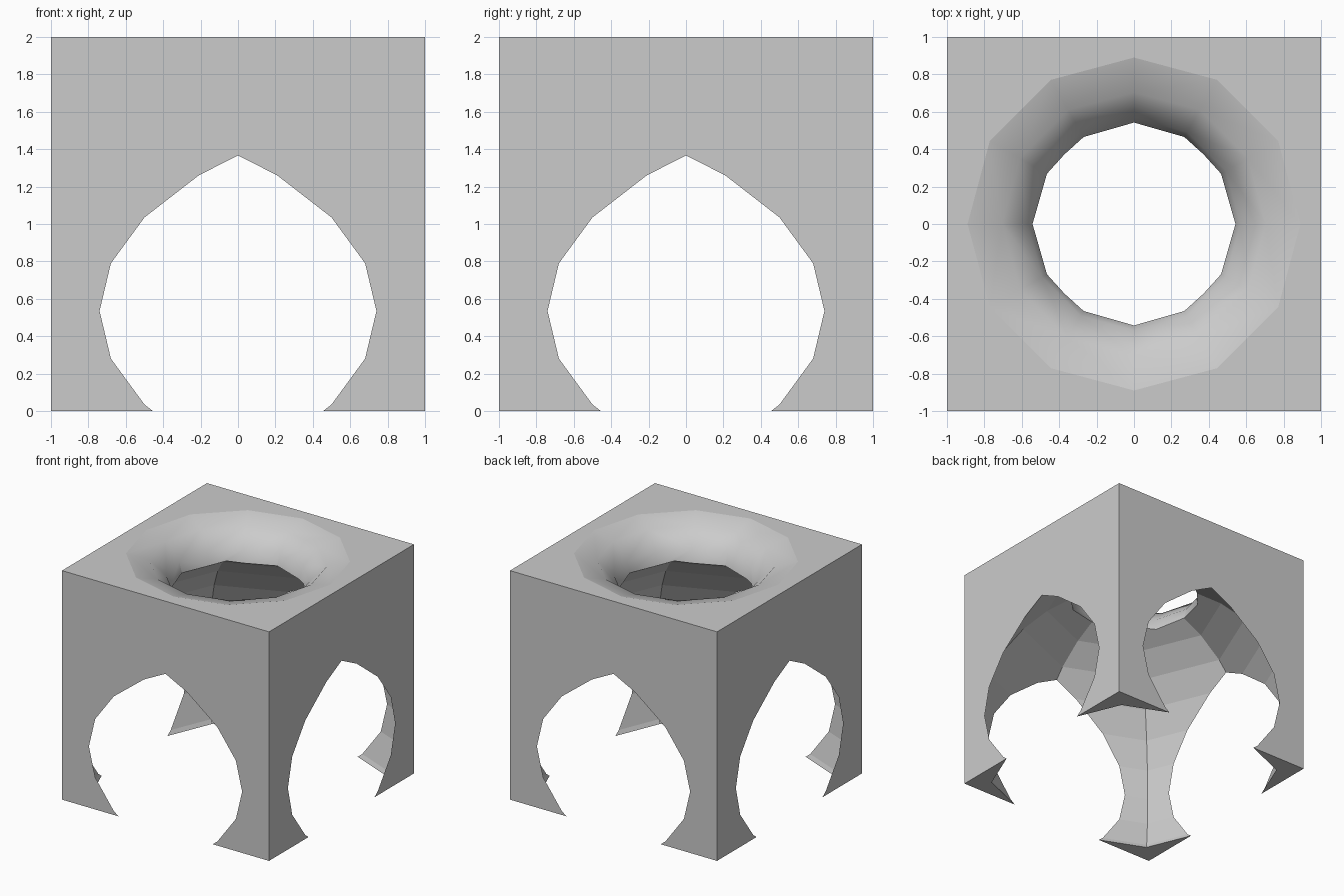
import bpy, bmesh, math

if "Cube" in bpy.data.objects:
    bpy.data.objects.remove(bpy.data.objects["Cube"])


def make_object(name, bm, smooth=False):
    bmesh.ops.recalc_face_normals(bm, faces=bm.faces[:])
    for f in bm.faces:
        f.smooth = smooth
    mesh = bpy.data.meshes.new(name)
    bm.to_mesh(mesh)
    bm.free()
    obj = bpy.data.objects.new(name, mesh)
    bpy.context.collection.objects.link(obj)
    return obj


def cut(target, cutter):
    mod = target.modifiers.new(cutter.name, 'BOOLEAN')
    mod.operation = 'DIFFERENCE'
    mod.solver = 'EXACT'
    mod.object = cutter
    bpy.context.view_layer.objects.active = target
    bpy.ops.object.modifier_apply(modifier=mod.name)
    bpy.data.objects.remove(cutter)


# Solid block
bm = bmesh.new()
bmesh.ops.create_cube(bm, size=2)
bmesh.ops.translate(bm, verts=bm.verts[:], vec=(0, 0, 1))
block = make_object("hollow_block", bm)

# Faceted eight-sided sphere that hollows the block and opens the arches
bm = bmesh.new()
bmesh.ops.create_uvsphere(bm, u_segments=8, v_segments=16, radius=1.3066)
bmesh.ops.translate(bm, verts=bm.verts[:], vec=(0, 0, 0.535))
cut(block, make_object("sphere_cutter", bm))

# Rounded twelve-sided funnel through the top
major, minor, sides = 0.89, 0.372, 12
profile = [(major, 2.2)]
for i in range(4):
    a = math.radians(30 * i)
    profile.append((major - minor * math.sin(a), 2 - minor * (1 - math.cos(a))))
profile.append((major - minor, 1.2))
bm = bmesh.new()
rings = [[bm.verts.new((r * math.cos(math.tau * k / sides),
                        r * math.sin(math.tau * k / sides), z))
          for k in range(sides)] for r, z in profile]
for up, low in zip(rings, rings[1:]):
    for k in range(sides):
        n = (k + 1) % sides
        bm.faces.new((up[k], low[k], low[n], up[n]))
bm.faces.new(rings[0])
bm.faces.new(rings[-1])
cut(block, make_object("funnel_cutter", bm, smooth=True))

# Smooth funnel only; keep its lower lip crisp
bm = bmesh.new()
bm.from_mesh(block.data)
for f in bm.faces:
    c = f.calc_center_median()
    f.smooth = c.z > 1.5 and f.normal.z > 0.01 and f.normal.z < 0.999
for e in bm.edges:
    e.smooth = e.calc_face_angle(0) < math.radians(40)
bm.to_mesh(block.data)
bm.free()
